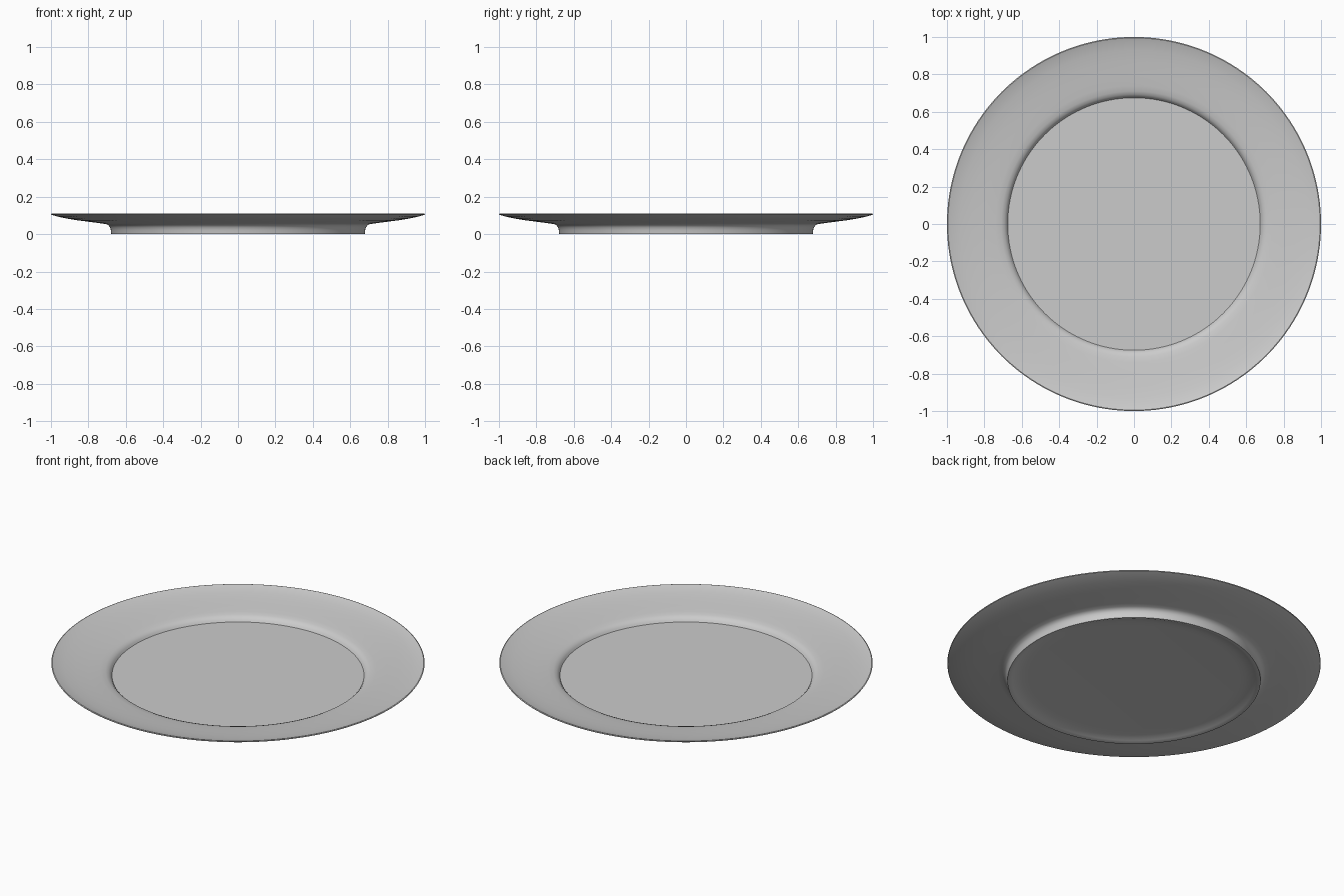
import bpy, bmesh, math
from mathutils import Vector

if "Cube" in bpy.data.objects:
    bpy.data.objects.remove(bpy.data.objects["Cube"])

SEGMENTS = 160

# Half cross-section (radius, height): from the well centre, over the rim, to the underside centre
profile = [
    (0, 0.035), (0.675, 0.035),                                   # flat well
    (0.682, 0.046), (0.692, 0.056), (0.71, 0.063), (0.74, 0.068),  # wall of the well
    (0.80, 0.075), (0.87, 0.084), (0.93, 0.093), (0.975, 0.103), (0.995, 0.11),  # rim top
    (1.0, 0.108), (0.998, 0.104),                                 # lip
    (0.97, 0.095), (0.92, 0.084), (0.86, 0.074), (0.79, 0.065),    # rim underside
    (0.73, 0.057), (0.705, 0.053), (0.691, 0.046), (0.684, 0.035), (0.68, 0.022),
    (0.678, 0.0), (0.668, 0.0),                                   # foot ring
    (0.652, 0.006), (0.63, 0.013), (0.60, 0.018), (0.56, 0.02), (0, 0.02),  # recessed base
]

# Plate: spin the profile around z
bm = bmesh.new()
verts = [bm.verts.new((r, 0, z)) for r, z in profile]
edges = [bm.edges.new(pair) for pair in zip(verts, verts[1:])]
bmesh.ops.spin(bm, geom=verts + edges, cent=Vector(), axis=(0, 0, 1),
               angle=2 * math.pi, steps=SEGMENTS, use_duplicate=False)
bmesh.ops.remove_doubles(bm, verts=bm.verts, dist=1e-5)
bmesh.ops.recalc_face_normals(bm, faces=bm.faces)
mesh = bpy.data.meshes.new("plate")
bm.to_mesh(mesh)
bm.free()

plate = bpy.data.objects.new("plate", mesh)
bpy.context.collection.objects.link(plate)
bpy.context.view_layer.objects.active = plate
plate.select_set(True)
bpy.ops.object.shade_smooth_by_angle(angle=math.radians(40))
